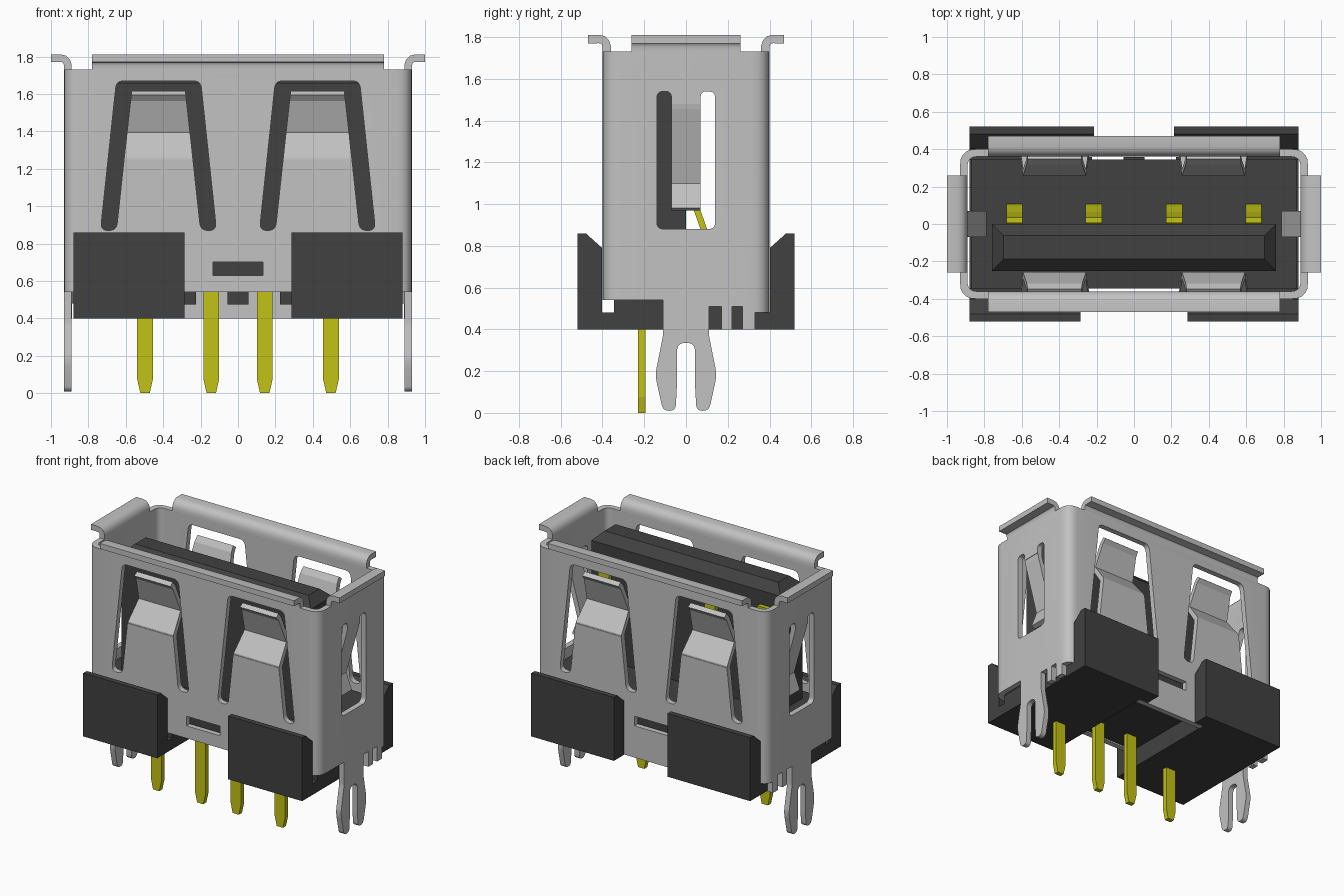
import bpy, bmesh
from mathutils import Vector

if "Cube" in bpy.data.objects:
    bpy.data.objects.remove(bpy.data.objects["Cube"])


def material(name, color):
    m = bpy.data.materials.new(name)
    m.use_nodes = True
    m.diffuse_color = (*color, 1)
    m.node_tree.nodes["Principled BSDF"].inputs["Base Color"].default_value = (*color, 1)
    return m


STEEL = material("steel grey", (0.54, 0.54, 0.54))
PLASTIC = material("black plastic", (0.053, 0.053, 0.053))
GOLD = material("gold yellow", (0.54, 0.54, 0.008))
SIDES = (1, -1)


def rounded(pts, r, n=5):
    """Round polygon corners; a third value on a point overrides the radius."""
    out = []
    for i, q in enumerate(pts):
        p = Vector(q[:2])
        a = Vector(pts[i - 1][:2]) - p
        b = Vector(pts[(i + 1) % len(pts)][:2]) - p
        t = min(q[2] if len(q) > 2 else r, 0.48 * a.length, 0.48 * b.length)
        if t == 0:
            out.append(p)
            continue
        a, b = p + a.normalized() * t, p + b.normalized() * t
        for k in range(n + 1):
            u = k / n
            out.append(a * (1 - u) ** 2 + p * 2 * u * (1 - u) + b * u * u)
    return out


def strip(path, t):
    """Outline of a bent sheet of thickness t along a 2D path."""
    path = [Vector(p) for p in path]
    left, right = [], []
    for i, p in enumerate(path):
        d = (path[min(i + 1, len(path) - 1)] - path[max(i - 1, 0)]).normalized()
        n = Vector((-d.y, d.x)) * t / 2
        left.append(p + n)
        right.append(p - n)
    return left + right[::-1]


def prism(bm, pts, axis, lo, hi):
    """Extrude a 2D outline along an axis; returns the new vertices."""
    def place(p, d):
        return {"x": (d, p[0], p[1]), "y": (p[0], d, p[1]), "z": (p[0], p[1], d)}[axis]
    a = [bm.verts.new(place(p, lo)) for p in pts]
    b = [bm.verts.new(place(p, hi)) for p in pts]
    faces = [bm.faces.new(a), bm.faces.new(b[::-1])]
    for i in range(len(a)):
        faces.append(bm.faces.new((a[i - 1], b[i - 1], b[i], a[i])))
    bmesh.ops.recalc_face_normals(bm, faces=faces)
    return a + b


def box(bm, x, y, z):
    return prism(bm, [(x[0], y[0]), (x[1], y[0]), (x[1], y[1]), (x[0], y[1])], "z", *z)


def flip(pts, s):
    return [(p[0] * s, *p[1:]) for p in pts]


def finish(name, bm, mat, smooth=False):
    bmesh.ops.recalc_face_normals(bm, faces=bm.faces[:])
    me = bpy.data.meshes.new(name)
    bm.to_mesh(me)
    bm.free()
    me.materials.append(mat)
    ob = bpy.data.objects.new(name, me)
    bpy.context.collection.objects.link(ob)
    if smooth:
        shade(ob)
    return ob


def activate(ob):
    bpy.ops.object.select_all(action="DESELECT")
    ob.select_set(True)
    bpy.context.view_layer.objects.active = ob


def shade(ob):
    activate(ob)
    bpy.ops.object.shade_smooth_by_angle(angle=0.6)


def rect(x, y):
    return [(-x, -y), (x, -y), (x, y), (-x, y)]


# Shell: hollow rounded rectangle
T = 0.04
bm = bmesh.new()
prism(bm, rounded(rect(0.93, 0.40), 0.085), "z", 0.40, 1.73)
shell = finish("shell", bm, STEEL)
bm = bmesh.new()
prism(bm, rounded(rect(0.93 - T, 0.40 - T), 0.05), "z", 0.2, 2.0)
hollow = finish("hollow_cutter", bm, STEEL)

# Shell openings: latch slots, spring slots, windows and trimmed lower edge
bm = bmesh.new()
latch = [(-0.31, 0.87), (-0.225, 1.67), (0.225, 1.67), (0.31, 0.87),
         (0.225, 0.87), (0.184, 1.25, 0), (-0.184, 1.25, 0), (-0.225, 0.87)]
spring = [(-0.14, 0.88), (-0.14, 1.54), (-0.07, 1.54), (-0.07, 1.48, 0),
          (0.07, 1.48, 0), (0.07, 1.54), (0.14, 1.54), (0.14, 0.88)]
for s in SIDES:
    for c in (-0.425, 0.425):
        prism(bm, [(p.x + c, p.y) for p in rounded(latch, 0.04)], "y", 0.31 * s, 0.5 * s)
    prism(bm, rounded(spring, 0.035), "x", 0.84 * s, 1.0 * s)
    box(bm, (-0.135, 0.135), sorted((0.31 * s, 0.5 * s)), (0.63, 0.70))
    for lo, hi in ((0.11, 0.17), (0.22, 0.27)):
        box(bm, sorted((0.84 * s, s)), (lo, hi), (0.3, 0.51))
    box(bm, sorted((0.285 * s, s)), (0.33, 0.5), (0.3, 0.48))
box(bm, (-1.1, 1.1), (-0.6, -0.11), (0.3, 0.54))
slots = finish("slot_cutter", bm, STEEL)

activate(shell)
for cutter in (hollow, slots):
    cutter.hide_render = True
    mod = shell.modifiers.new("cut", "BOOLEAN")
    mod.operation, mod.solver, mod.object = "DIFFERENCE", "EXACT", cutter
    bpy.ops.object.modifier_apply(modifier=mod.name)
for cutter in (hollow, slots):
    bpy.data.objects.remove(cutter)
shade(shell)

# Flared lips around the mouth
bm = bmesh.new()
for s in SIDES:
    for axis, wall, half in (("x", 0.38, 0.78), ("y", 0.91, 0.26)):
        path = [(wall, 1.73), (wall, 1.755), (wall + 0.006, 1.774),
                (wall + 0.018, 1.786), (wall + 0.035, 1.79), (wall + 0.09, 1.79)]
        prism(bm, flip(strip(path, T), s), axis, -half, half)
finish("mouth_lips", bm, STEEL, True)

# Bent latch tongues on the broad walls
bm = bmesh.new()
for s in SIDES:
    for c in (-0.425, 0.425):
        path = [(0.38, 1.24), (0.38, 1.25), (0.275, 1.39), (0.335, 1.57), (0.362, 1.605)]
        for v in prism(bm, flip(strip(path, 0.035), s), "x", -1, 1):
            v.co.x = c + v.co.x * (0.184 - 0.11 * (v.co.z - 1.25))
finish("latch_tongues", bm, STEEL)

# Hanging spring tongues on the narrow walls
bm = bmesh.new()
for s in SIDES:
    path = [(0.91, 1.49), (0.905, 1.46), (0.805, 1.10), (0.85, 0.975)]
    prism(bm, flip(strip(path, 0.035), s), "y", -0.07, 0.07)
finish("side_springs", bm, STEEL)

# Forked mounting legs
bm = bmesh.new()
half = [(0.11, 0.40, 0), (0.11, 0.37), (0.148, 0.18), (0.11, 0.01),
        (0.05, 0.01), (0.043, 0.14, 0), (0.043, 0.335)]
outline = rounded(half + flip(half, -1)[::-1], 0.04)
for s in SIDES:
    prism(bm, outline, "x", 0.89 * s, 0.93 * s)
finish("mounting_legs", bm, STEEL, True)

# Plastic base inside the shell, open channel under its centre
bm = bmesh.new()
box(bm, (-0.87, 0.87), (-0.345, 0.345), (0.54, 0.82))
for s in SIDES:
    box(bm, sorted((0.285 * s, 0.88 * s)), (-0.345, 0.345), (0.40, 0.54))
for x, w in ((-0.255, 0.03), (0, 0.057), (0.255, 0.03)):
    box(bm, (x - w, x + w), (0.33, 0.358), (0.475, 0.54))
finish("base", bm, PLASTIC)

# Four outer corner blocks with sloped tops, bridged to the base
bm = bmesh.new()
block = [(0.402, 0.40), (0.52, 0.40), (0.52, 0.86), (0.48, 0.86), (0.402, 0.79)]
bridge = [(0.34, 0.40), (0.41, 0.40), (0.41, 0.48), (0.34, 0.48)]
for side, inner in ((-1, 0.285), (1, 0.215)):
    for s in SIDES:
        prism(bm, flip(block, side), "x", inner * s, 0.88 * s)
        prism(bm, flip(bridge, side), "x", 0.285 * s, 0.88 * s)
finish("corner_blocks", bm, PLASTIC)

# Contact carrier plate with chamfered top
bm = bmesh.new()
box(bm, (-0.76, 0.76), (-0.25, 0.0), (0.80, 1.72))
top = [e for e in bm.edges if all(v.co.z > 1.7 for v in e.verts)]
bmesh.ops.bevel(bm, geom=top, offset=0.062, segments=1, affect="EDGES")
finish("carrier_plate", bm, PLASTIC)

# Spring contacts behind the plate
bm = bmesh.new()
for x in (-0.64, -0.215, 0.215, 0.64):
    path = [(0.02, 1.56), (0.015, 1.3), (0.025, 1.1), (0.05, 0.98), (0.085, 0.88), (0.095, 0.80)]
    prism(bm, strip(path, 0.03), "x", x - 0.043, x + 0.043)
finish("spring_contacts", bm, GOLD)

# Solder pins with tapered tips
bm = bmesh.new()
for x in (-0.497, -0.143, 0.143, 0.497):
    half = [(0.042, 0.56), (0.042, 0.075), (0.025, 0.0)]
    pts = half + flip(half, -1)[::-1]
    prism(bm, [(px + x, pz) for px, pz in pts], "y", -0.23, -0.195)
finish("solder_pins", bm, GOLD)
